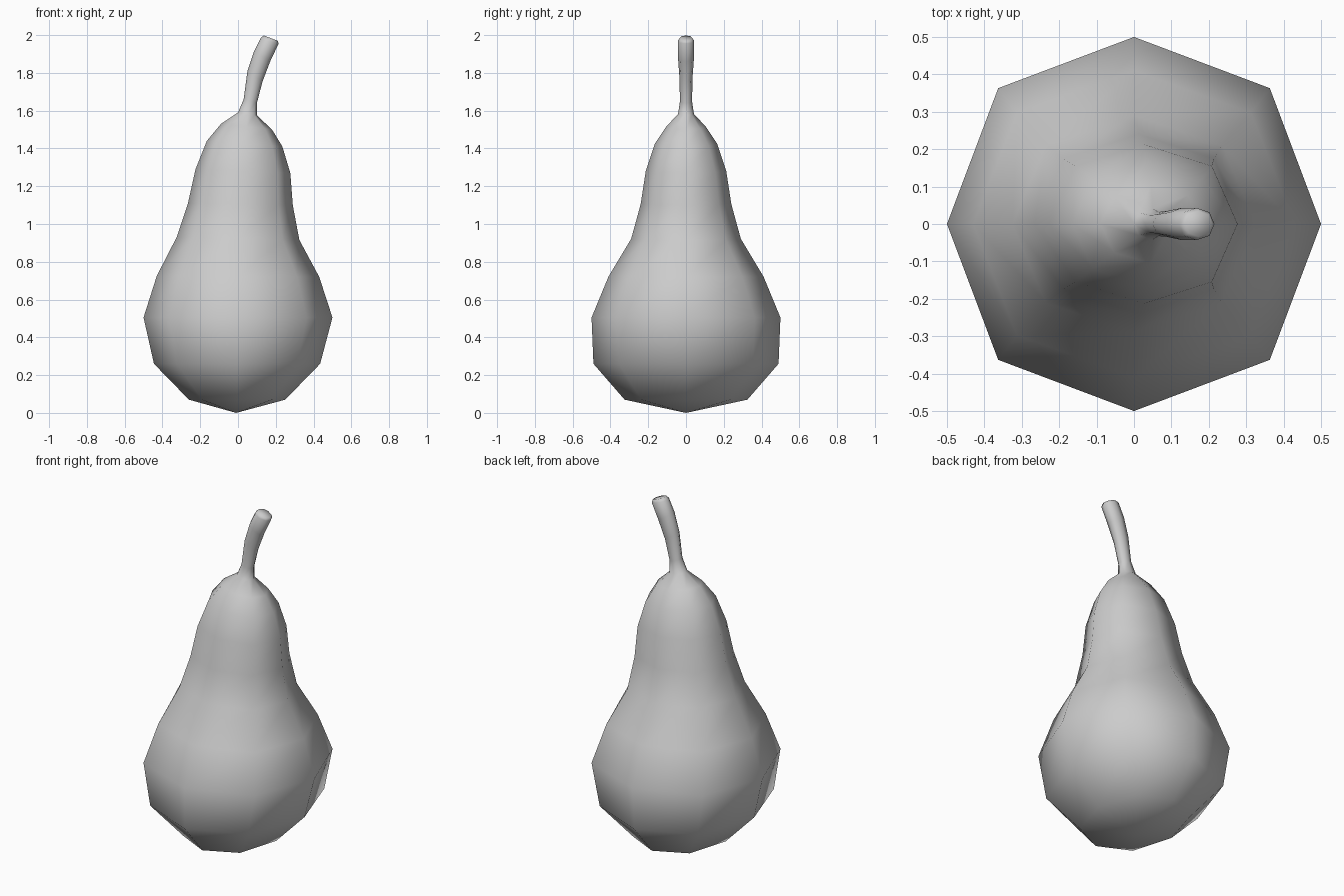
import bpy, bmesh
from math import cos, sin, pi
from mathutils import Vector

if "Cube" in bpy.data.objects:
    bpy.data.objects.remove(bpy.data.objects["Cube"])

SIDES = 8

# Cross-sections: left x, left z, right x, right z, half depth in y
body = [
    (-0.26, 0.07, 0.25, 0.07, 0.325),
    (-0.445, 0.26, 0.435, 0.26, 0.49),
    (-0.50, 0.505, 0.50, 0.505, 0.50),
    (-0.43, 0.725, 0.43, 0.72, 0.41),
    (-0.325, 0.93, 0.325, 0.915, 0.29),
    (-0.265, 1.11, 0.29, 1.10, 0.24),
    (-0.225, 1.29, 0.277, 1.27, 0.213),
    (-0.165, 1.44, 0.235, 1.41, 0.165),
    (-0.09, 1.53, 0.18, 1.50, 0.105),
]
stem = [
    (0.00, 1.59, 0.10, 1.575, 0.042),
    (0.03, 1.66, 0.10, 1.64, 0.032),
    (0.05, 1.81, 0.13, 1.755, 0.035),
    (0.085, 1.915, 0.17, 1.86, 0.043),
    (0.12, 1.985, 0.215, 1.955, 0.043),
    (0.137, 1.998, 0.21, 1.97, 0.034),
]


def add_ring(bm, xl, zl, xr, zr, ry):
    left, right = Vector((xl, 0, zl)), Vector((xr, 0, zr))
    mid, half = (left + right) / 2, (right - left) / 2
    verts = []
    for i in range(SIDES):
        a = 2 * pi * i / SIDES
        k = 1.027 if i % 2 else 1.0
        verts.append(bm.verts.new(mid + half * cos(a) * k + Vector((0, ry * sin(a) * k, 0))))
    return verts


# Pear: one continuous skin from the base through the curved stem
bm = bmesh.new()
rings = [add_ring(bm, *r) for r in body + stem]
for low, high in zip(rings, rings[1:]):
    for i in range(SIDES):
        j = (i + 1) % SIDES
        bm.faces.new((low[i], low[j], high[j], high[i]))

# Pointed base and flat stem end
base = bm.verts.new((-0.01, 0, 0))
for i in range(SIDES):
    bm.faces.new((base, rings[0][(i + 1) % SIDES], rings[0][i]))
bm.faces.new(rings[-1])
bmesh.ops.recalc_face_normals(bm, faces=bm.faces)
for f in bm.faces:
    f.smooth = True

mesh = bpy.data.meshes.new("pear")
bm.to_mesh(mesh)
bm.free()
pear = bpy.data.objects.new("pear", mesh)
bpy.context.collection.objects.link(pear)
